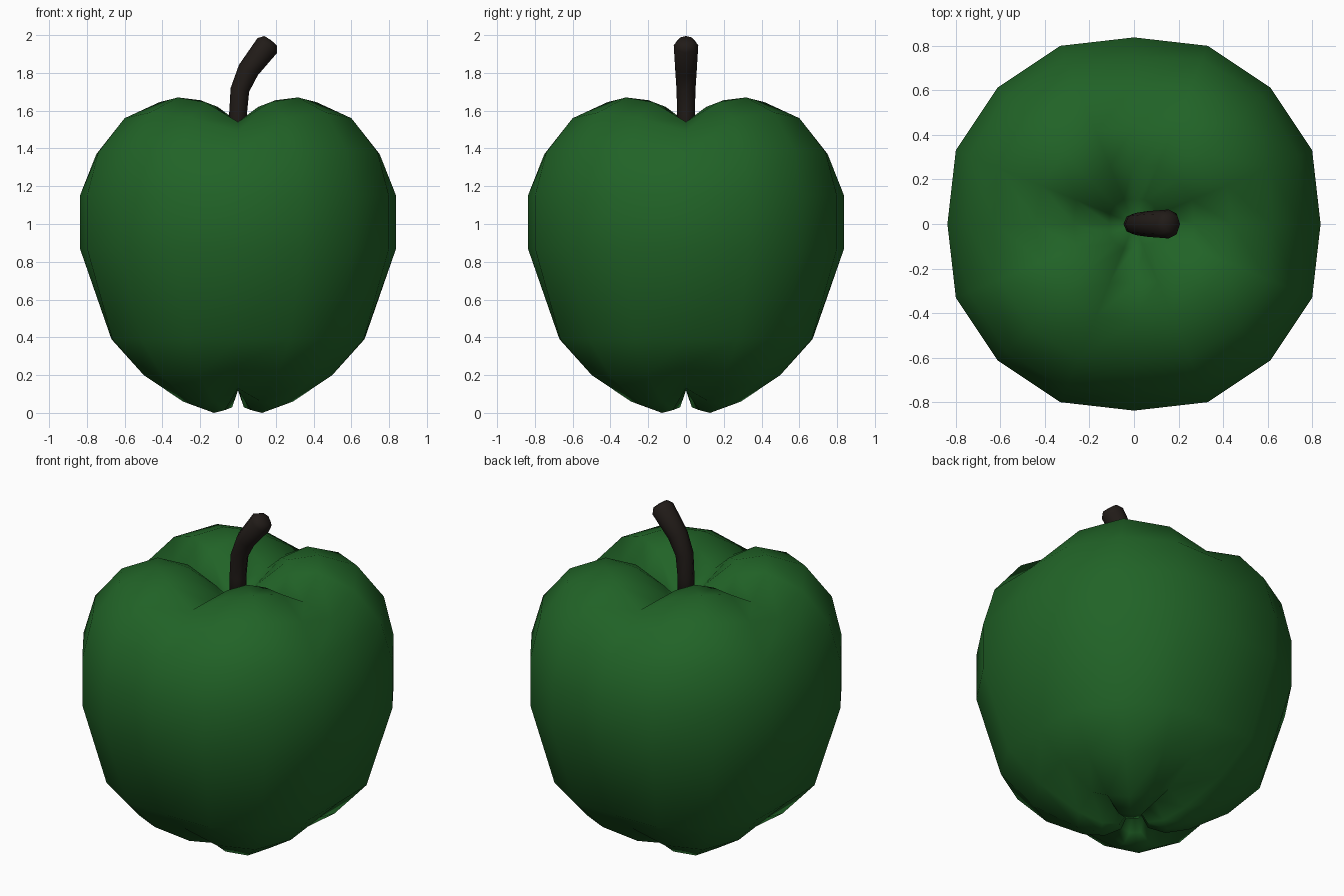
import bpy, bmesh
from math import cos, sin, pi
from mathutils import Vector

if "Cube" in bpy.data.objects:
    bpy.data.objects.remove(bpy.data.objects["Cube"])


def material(name, rgb):
    m = bpy.data.materials.new(name)
    m.diffuse_color = (*rgb, 1)
    m.use_nodes = True
    m.node_tree.nodes["Principled BSDF"].inputs["Base Color"].default_value = m.diffuse_color
    return m


def make_object(name, rings, start, end, mat):
    """Bridge closed rings of points; close both ends with a pole vertex."""
    bm = bmesh.new()
    loops = [[bm.verts.new(p) for p in ring] for ring in rings]
    n = len(loops[0])
    for a, b in zip(loops, loops[1:]):
        for i in range(n):
            j = (i + 1) % n
            bm.faces.new((a[i], a[j], b[j], b[i]))
    for pole, loop in ((start, loops[0]), (end, loops[-1])):
        v = bm.verts.new(pole)
        for i in range(n):
            bm.faces.new((v, loop[i], loop[(i + 1) % n]))
    bmesh.ops.recalc_face_normals(bm, faces=bm.faces)
    me = bpy.data.meshes.new(name)
    bm.to_mesh(me)
    bm.free()
    me.materials.append(mat)
    ob = bpy.data.objects.new(name, me)
    bpy.context.collection.objects.link(ob)
    for p in me.polygons:
        p.use_smooth = True
    return ob


# Fruit: each ring gives (radius, z) in the groove, beside it, and on the lobe
profile = [
    ((0.07, 0.14), (0.08, 0.03), (0.08, 0.03)),
    ((0.17, 0.12), (0.18, 0.015), (0.18, 0.0)),
    ((0.30, 0.13), (0.315, 0.06), (0.31, 0.035)),
    ((0.51, 0.25), (0.54, 0.20), (0.55, 0.18)),
    ((0.67, 0.39), (0.72, 0.39), (0.73, 0.39)),
    ((0.837, 0.87), (0.865, 0.87), (0.865, 0.87)),
    ((0.837, 1.15), (0.865, 1.15), (0.865, 1.15)),
    ((0.75, 1.37), (0.80, 1.38), (0.81, 1.39)),
    ((0.62, 1.49), (0.65, 1.56), (0.66, 1.59)),
    ((0.44, 1.54), (0.45, 1.645), (0.45, 1.67)),
    ((0.27, 1.52), (0.28, 1.62), (0.28, 1.655)),
    ((0.11, 1.45), (0.12, 1.50), (0.12, 1.53)),
]
fruit_rings = []
for row in profile:
    ring = []
    for i in range(16):
        r, z = row[(0, 1, 2, 1)[i % 4]]
        a = 2 * pi * i / 16
        ring.append((r * cos(a), r * sin(a), z))
    fruit_rings.append(ring)
make_object("fruit_body", fruit_rings, (0, 0, 0.18), (0, 0, 1.40),
            material("green_skin", (0.015, 0.125, 0.02)))

# Stem: x, z, radius, tilt direction along a bent path
path = [
    (0.0, 1.36, 0.045, (0, 1)),
    (0.0, 1.58, 0.047, (0, 1)),
    (0.01, 1.71, 0.05, (0.2, 1)),
    (0.055, 1.815, 0.057, (0.55, 1)),
    (0.155, 1.945, 0.065, (0.75, 1)),
    (0.173, 1.97, 0.042, (0.75, 1)),
]
stem_rings = []
for x, z, r, (dx, dz) in path:
    side = Vector((dz, 0, -dx)).normalized()
    stem_rings.append([Vector((x, 0, z)) + r * (cos(pi * k / 4) * side
                       + sin(pi * k / 4) * Vector((0, 1, 0))) for k in range(8)])
stem = make_object("stem", stem_rings, (0, 0, 1.36), (0.175, 0, 1.973),
                   material("stem_brown", (0.015, 0.011, 0.009)))
